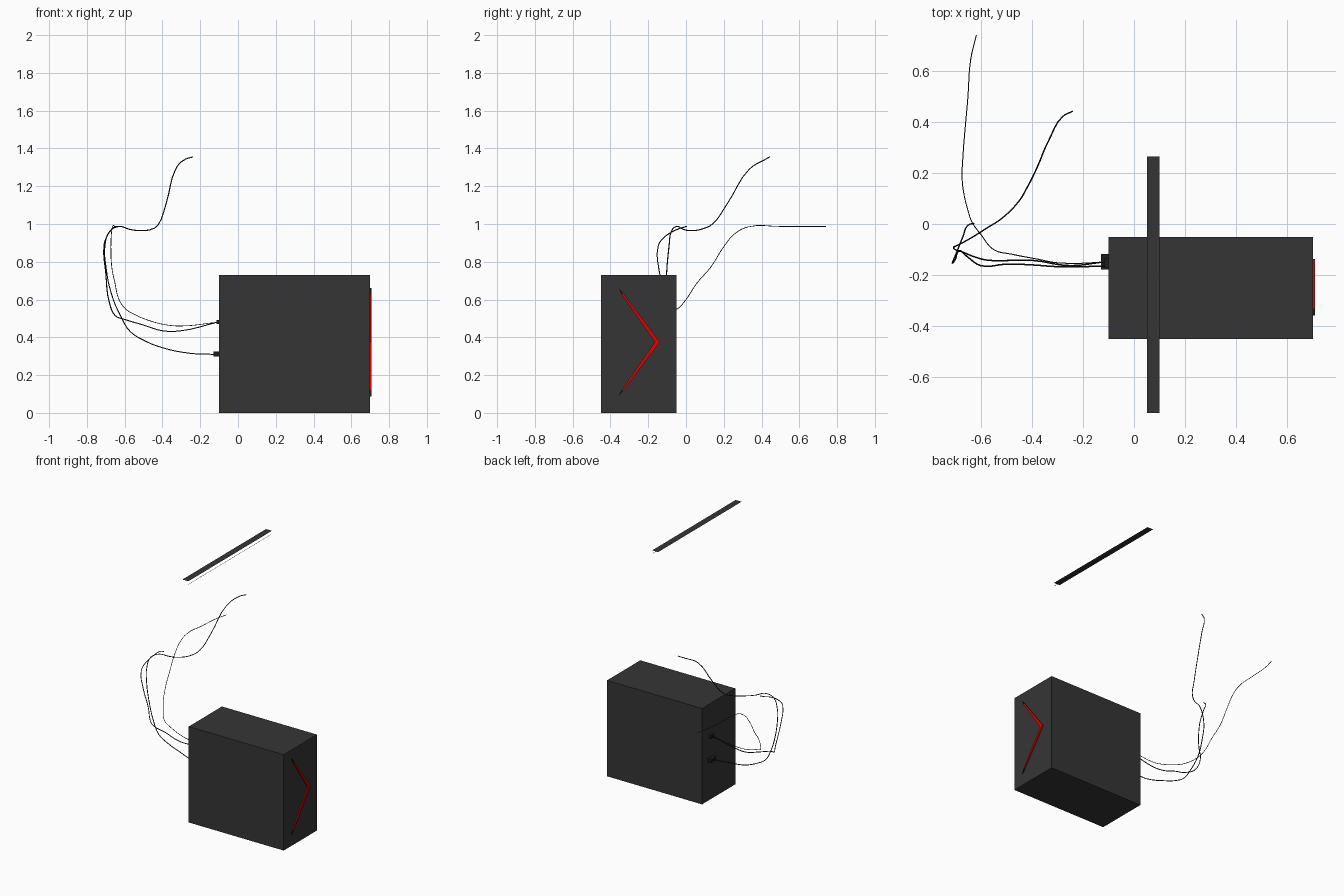
import bpy


def material(name, rgb):
    m = bpy.data.materials.new(name)
    m.diffuse_color = (*rgb, 1)
    return m


CASE = material("charcoal", (0.036, 0.036, 0.036))
CABLE = material("black rubber", (0.012, 0.012, 0.012))
RED = material("red", (0.75, 0.0, 0.0))


def mesh(name, verts, faces, mat):
    me = bpy.data.meshes.new(name)
    me.from_pydata(verts, [], faces)
    me.materials.append(mat)
    ob = bpy.data.objects.new(name, me)
    bpy.context.collection.objects.link(ob)
    return ob


def box(name, lo, hi, mat):
    bpy.ops.mesh.primitive_cube_add(size=1, location=[(a + b) / 2 for a, b in zip(lo, hi)])
    ob = bpy.context.object
    ob.name = name
    ob.scale = [b - a for a, b in zip(lo, hi)]
    ob.data.materials.append(mat)
    return ob


def strip(name, x0, x1, y0, y1, z, mat):
    return mesh(name, [(x0, y0, z), (x1, y0, z), (x1, y1, z), (x0, y1, z)], [(0, 1, 2, 3)], mat)


def cable(name, points, radius):
    cu = bpy.data.curves.new(name, 'CURVE')
    cu.dimensions = '3D'
    cu.bevel_depth = radius
    cu.bevel_resolution = 1
    cu.resolution_u = 4
    cu.use_fill_caps = True
    sp = cu.splines.new('BEZIER')
    sp.bezier_points.add(len(points) - 1)
    for bp, p in zip(sp.bezier_points, points):
        bp.co = p
        bp.handle_left_type = bp.handle_right_type = 'AUTO'
    cu.materials.append(CABLE)
    ob = bpy.data.objects.new(name, cu)
    bpy.context.collection.objects.link(ob)


# Tower case
box("case", (-0.10, -0.45, 0), (0.70, -0.05, 0.73), CASE)

# Chevron light on the +x face: two tapering arms, dark at the tips
MID = 0.375
for side, label in ((1, "upper"), (-1, "lower")):
    profile = [(-0.165, 0), (-0.138, 0), (-0.33, 0.255), (-0.358, 0.287), (-0.342, 0.255)]
    n = len(profile)
    verts = [(x, y, MID + side * z) for x in (0.699, 0.708) for y, z in profile]
    # main arm and dark tip, each a thin prism
    faces = [(5, 6, 7, 9), (0, 1, 6, 5), (1, 2, 7, 6), (4, 0, 5, 9),
             (9, 7, 8), (2, 3, 8, 7), (3, 4, 9, 8)]
    if side < 0:
        faces = [f[::-1] for f in faces]
    arm = mesh(label + "_light_arm", verts, faces, RED)
    arm.data.materials.append(CABLE)
    for f in arm.data.polygons:
        f.material_index = int(abs(f.center.z - MID) > 0.255)

# Floating flat bar and the thin strip under its edge
strip("overhead_bar", 0.05, 0.10, -0.74, 0.265, 2.0, CASE)
strip("overhead_thin_strip", 0.097, 0.10, -0.735, 0.26, 1.975, CABLE)

# Plugs
box("lower_plug", (-0.13, -0.178, 0.298), (-0.10, -0.118, 0.324), CABLE)
box("upper_plug", (-0.115, -0.172, 0.47), (-0.10, -0.135, 0.492), CABLE)

# Cables
cable("long_cable", [
    (-0.13, -0.15, 0.31), (-0.25, -0.163, 0.315), (-0.40, -0.142, 0.345),
    (-0.50, -0.143, 0.385), (-0.57, -0.142, 0.43), (-0.62, -0.13, 0.51),
    (-0.67, -0.11, 0.63), (-0.70, -0.10, 0.78), (-0.705, -0.09, 0.88),
    (-0.68, -0.078, 0.96), (-0.63, -0.05, 0.987), (-0.575, -0.015, 0.972),
    (-0.52, 0.02, 0.965), (-0.45, 0.09, 0.975), (-0.42, 0.14, 1.0),
    (-0.38, 0.22, 1.11), (-0.33, 0.335, 1.29), (-0.28, 0.42, 1.342),
    (-0.24, 0.442, 1.355)], 0.003)
cable("short_cable", [
    (-0.11, -0.165, 0.48), (-0.30, -0.167, 0.435), (-0.40, -0.16, 0.435),
    (-0.50, -0.157, 0.465), (-0.60, -0.163, 0.495), (-0.65, -0.13, 0.515),
    (-0.68, -0.105, 0.58), (-0.70, -0.14, 0.74), (-0.71, -0.148, 0.88),
    (-0.70, -0.125, 0.92), (-0.67, -0.05, 0.97), (-0.65, -0.005, 0.985),
    (-0.625, 0.003, 0.987)], 0.003)
cable("thin_cable", [
    (-0.11, -0.15, 0.48), (-0.30, -0.152, 0.46), (-0.38, -0.137, 0.466),
    (-0.48, -0.118, 0.492), (-0.55, -0.10, 0.522), (-0.60, -0.04, 0.555),
    (-0.63, 0.0, 0.60), (-0.652, 0.06, 0.69), (-0.668, 0.13, 0.77),
    (-0.673, 0.20, 0.88), (-0.67, 0.26, 0.95), (-0.665, 0.33, 0.985),
    (-0.65, 0.50, 0.987), (-0.64, 0.64, 0.987), (-0.617, 0.74, 0.987)], 0.002)
